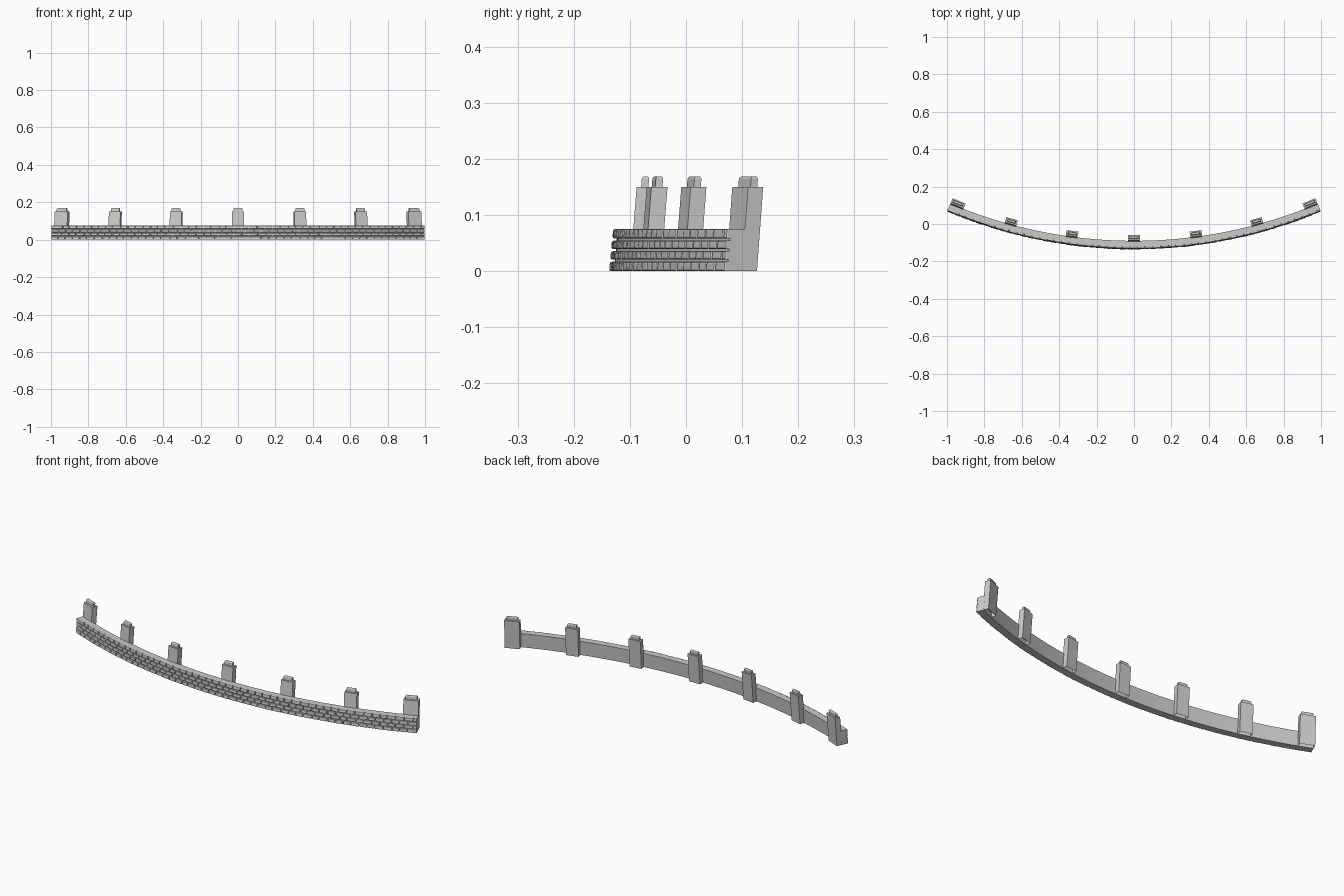
import bpy, bmesh, math, random
from mathutils import Vector

if "Cube" in bpy.data.objects:
    bpy.data.objects.remove(bpy.data.objects["Cube"])

random.seed(4)
R, CY, LEAN = 2.565, 2.428, 0.08      # outer radius, arc centre y, backward lean
END = math.asin(1 / R)                # half angle of the arc
WALL_H = 0.075


def place(t, u, d, z):
    """Angle t, sideways u, depth d behind the outer face, height z."""
    r = R - d - LEAN * z
    return Vector((r * math.sin(t) + u * math.cos(t),
                   CY - r * math.cos(t) + u * math.sin(t), z))


def finish(bm, name):
    bmesh.ops.recalc_face_normals(bm, faces=bm.faces[:])
    me = bpy.data.meshes.new(name)
    bm.to_mesh(me)
    bm.free()
    ob = bpy.data.objects.new(name, me)
    bpy.context.collection.objects.link(ob)
    return ob


def box(bm, t, u0, u1, d0, d1, z0, z1):
    """Leaning box; returns its faces (bottom, top, front, right, back, left)."""
    corners = [(u0, d0), (u1, d0), (u1, d1), (u0, d1)]
    lo = [bm.verts.new(place(t, u, d, z0)) for u, d in corners]
    hi = [bm.verts.new(place(t, u, d, z1)) for u, d in corners]
    faces = [bm.faces.new(lo[::-1]), bm.faces.new(hi)]
    for i in range(4):
        j = (i + 1) % 4
        faces.append(bm.faces.new((lo[i], lo[j], hi[j], hi[i])))
    return faces


# Curved backing wall
bm = bmesh.new()
steps, prev = 72, None
for i in range(steps + 1):
    t = -END + 2 * END * i / steps
    ring = [bm.verts.new(place(t, 0, d, z)) for d, z in
            ((0.009, 0), (0.041, 0), (0.041, WALL_H), (0.009, WALL_H))]
    if prev:
        for k in range(4):
            n = (k + 1) % 4
            bm.faces.new((prev[k], prev[n], ring[n], ring[k]))
    else:
        bm.faces.new(ring)
    prev = ring
bm.faces.new(prev[::-1])
finish(bm, "curved_wall")

# Staggered courses of rounded bricks on the front
bm = bmesh.new()
rows, count, gap = 4, 50, 0.004
row_h = WALL_H / rows
for row in range(rows):
    cuts = [-1.0] + [-1 + 2 * (i + 0.5 * (row % 2) + random.uniform(-0.1, 0.1)) / count
                     for i in range(1, count)] + [1.0]
    for a, b in zip(cuts, cuts[1:]):
        t = (a + b) / 2 * END
        half = (b - a) / 2 * END * R
        g0 = 0 if a == -1 else gap / 2
        g1 = 0 if b == 1 else gap / 2
        faces = box(bm, t, -half + g0, half - g1, random.uniform(0, 0.002), 0.011,
                    row * row_h + (gap / 2 if row else 0),
                    (row + 1) * row_h - (gap / 2 if row < rows - 1 else 0))
        bmesh.ops.bevel(bm, geom=list(faces[2].edges), offset=0.0035, segments=2,
                        profile=0.5, affect='EDGES')
finish(bm, "brick_courses")


def post(name, t, width):
    # Leaning post with a socket in its base
    bm = bmesh.new()
    faces = box(bm, t, -width / 2, width / 2, 0.037, 0.066, 0, 0.15)
    bottom = faces[0]
    bmesh.ops.inset_region(bm, faces=[bottom], thickness=0.0075)
    ext = bmesh.ops.extrude_face_region(bm, geom=[bottom])
    bmesh.ops.translate(bm, vec=(0, 0, 0.022),
                        verts=[v for v in ext["geom"] if isinstance(v, bmesh.types.BMVert)])
    if bottom.is_valid:
        bmesh.ops.delete(bm, geom=[bottom], context='FACES_ONLY')
    finish(bm, name)
    # Rounded peg on top
    bm = bmesh.new()
    half = width / 2 - 0.0085
    faces = box(bm, t, -half, half, 0.045, 0.058, 0.149, 0.169)
    bmesh.ops.bevel(bm, geom=list(faces[1].edges), offset=0.005, segments=3,
                    profile=0.5, affect='EDGES')
    finish(bm, name + "_peg")


# Posts spread along the arc, the outer pair flush with the ends
post("centre_post", 0, 0.064)
for side, s in (("left", -1), ("right", 1)):
    post(side + "_inner_post", s * math.radians(7.6), 0.064)
    post(side + "_outer_post", s * math.radians(15.2), 0.064)
    t = s * (END - 0.015)
    post(side + "_end_post", t, 0.075)
